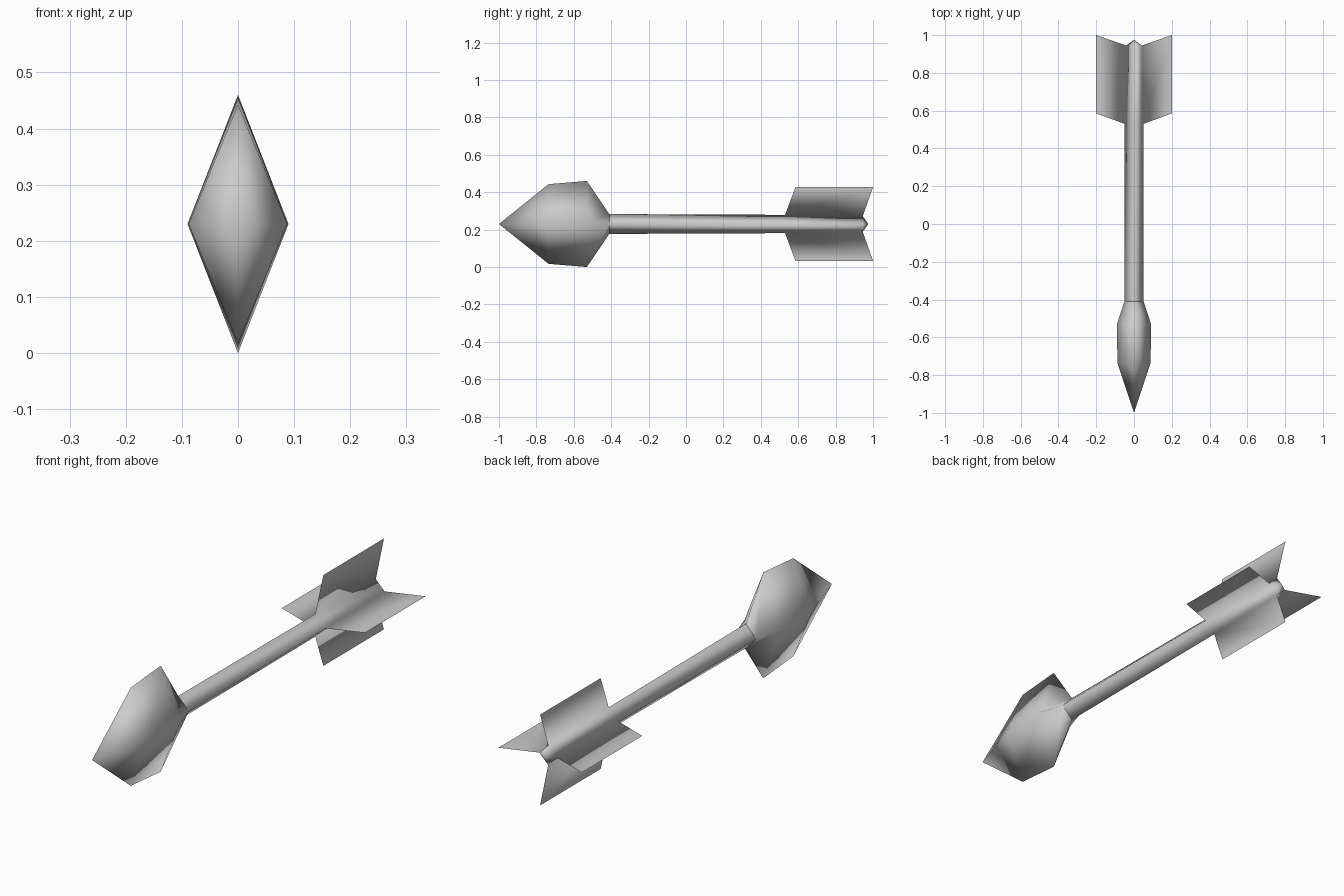
import bpy, bmesh
from math import sin, cos, pi

cube = bpy.data.objects.get("Cube")
if cube:
    bpy.data.objects.remove(cube, do_unlink=True)

AXIS_Z = 0.23

grey = bpy.data.materials.new("plain_grey")
grey.use_nodes = True
colour = (0.6, 0.6, 0.6, 1)
grey.diffuse_color = colour
grey.node_tree.nodes["Principled BSDF"].inputs["Base Color"].default_value = colour


def ring(bm, y, rx, rz):
    """Diamond cross-section with corners on the x and z axes."""
    return [bm.verts.new((rx * cos(i * pi / 2), y, AXIS_Z + rz * sin(i * pi / 2)))
            for i in range(4)]


def loft(bm, rings):
    for a, b in zip(rings, rings[1:]):
        for i in range(4):
            j = (i + 1) % 4
            bm.faces.new((a[i], a[j], b[j], b[i]))


def cap(bm, section, y):
    """Close a section with a pointed cap."""
    tip = bm.verts.new((0, y, AXIS_Z))
    for i in range(4):
        bm.faces.new((section[i], section[(i + 1) % 4], tip))


def finish(bm, name):
    mesh = bpy.data.meshes.new(name)
    bm.to_mesh(mesh)
    bm.free()
    mesh.materials.append(grey)
    mesh.shade_smooth()
    obj = bpy.data.objects.new(name, mesh)
    bpy.context.collection.objects.link(obj)


# Arrow head: a tall diamond section tapering to the point and to the shaft
bm = bmesh.new()
sections = [ring(bm, *s) for s in ((-0.735, 0.088, 0.213),
                                   (-0.53, 0.09, 0.23),
                                   (-0.41, 0.051, 0.053))]
loft(bm, sections)
cap(bm, sections[0], -1)
bmesh.ops.recalc_face_normals(bm, faces=bm.faces)
finish(bm, "arrow_head")

# Shaft with pointed tail, its four thin fins growing from the corner edges
bm = bmesh.new()
sections = [ring(bm, *s) for s in ((-0.41, 0.051, 0.053),
                                   (0.53, 0.049, 0.049),
                                   (0.945, 0.042, 0.042))]
loft(bm, sections)
cap(bm, sections[-1], 0.975)
bmesh.ops.recalc_face_normals(bm, faces=bm.faces)
outer = [ring(bm, y, 0.2, 0.197) for y in (0.585, 1.0)]
for i in range(4):
    bm.faces.new((sections[1][i], outer[0][i], outer[1][i], sections[2][i]))
finish(bm, "shaft_with_fins")
